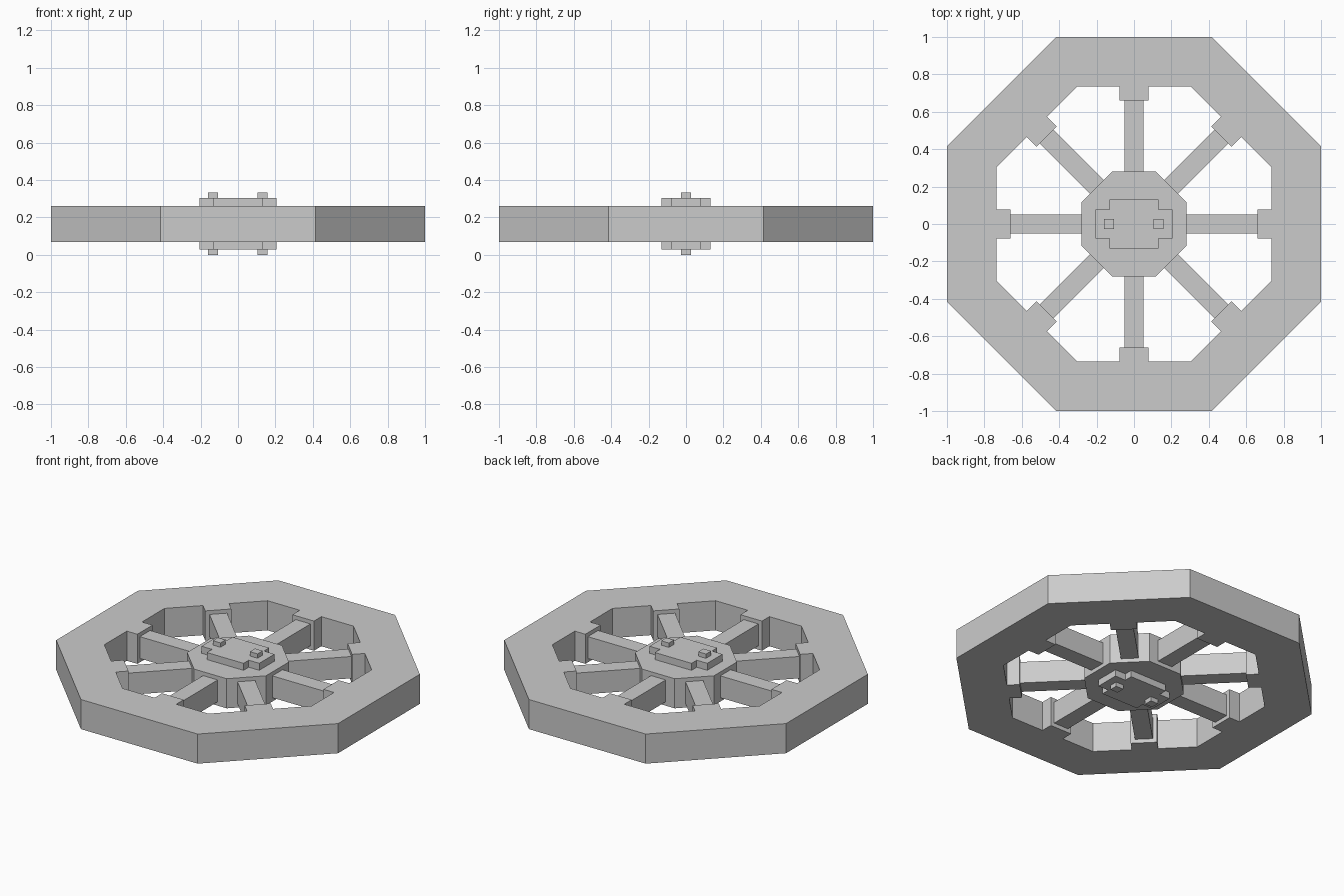
import bpy, bmesh
from math import pi, cos, sin
from mathutils import Matrix

if "Cube" in bpy.data.objects:
    bpy.data.objects.remove(bpy.data.objects["Cube"])

Z0, Z1 = 0.07, 0.26  # rim and hub thickness


def finish(name, bm):
    bmesh.ops.recalc_face_normals(bm, faces=bm.faces)
    mesh = bpy.data.meshes.new(name)
    bm.to_mesh(mesh)
    bm.free()
    obj = bpy.data.objects.new(name, mesh)
    bpy.context.collection.objects.link(obj)
    return obj


def octagon(apothem):
    r = apothem / cos(pi / 8)
    return [(r * cos(pi / 8 + i * pi / 4), r * sin(pi / 8 + i * pi / 4)) for i in range(8)]


def prism(name, pts, z0, z1):
    bm = bmesh.new()
    face = bm.faces.new([bm.verts.new((x, y, z0)) for x, y in pts])
    ext = bmesh.ops.extrude_face_region(bm, geom=[face])
    verts = [g for g in ext["geom"] if isinstance(g, bmesh.types.BMVert)]
    bmesh.ops.translate(bm, verts=verts, vec=(0, 0, z1 - z0))
    return finish(name, bm)


def box(name, x0, x1, half_y, z0, z1, angle=0.0):
    pts = [(x0, -half_y), (x1, -half_y), (x1, half_y), (x0, half_y)]
    obj = prism(name, pts, z0, z1)
    obj.data.transform(Matrix.Rotation(angle, 4, "Z"))
    return obj


# Octagonal rim: four rings of corners joined into a closed frame
bm = bmesh.new()
rings = [[bm.verts.new((x, y, z)) for x, y in octagon(a)]
         for a, z in ((1.0, Z0), (1.0, Z1), (0.735, Z1), (0.735, Z0))]
for k in range(4):
    a, b = rings[k], rings[(k + 1) % 4]
    for i in range(8):
        j = (i + 1) % 8
        bm.faces.new((a[i], a[j], b[j], b[i]))
finish("rim", bm)

# Hub
prism("hub", octagon(0.28), Z0, Z1)

# Spokes and the sockets that hold them to the rim
for i in range(8):
    ang = i * pi / 4
    box(f"spoke_{i}", 0.275, 0.665, 0.052, 0.095, 0.235, ang)
    box(f"spoke_socket_{i}", 0.66, 0.736, 0.077, Z0, Z1, ang)

# Stepped cap plates and pegs on both faces of the hub
quarter = [(0.205, 0.077), (0.13, 0.077), (0.13, 0.13)]
cross = (quarter + [(-x, y) for x, y in reversed(quarter)]
         + [(-x, -y) for x, y in quarter] + [(x, -y) for x, y in reversed(quarter)])
for side, cap, peg in (("top", (Z1, 0.305), (0.305, 0.333)),
                       ("bottom", (0.028, Z0), (0.0, 0.028))):
    prism(f"cap_plate_{side}", cross, *cap)
    for label, cx in (("left", -0.133), ("right", 0.13)):
        box(f"peg_{side}_{label}", cx - 0.027, cx + 0.027, 0.026, *peg)
